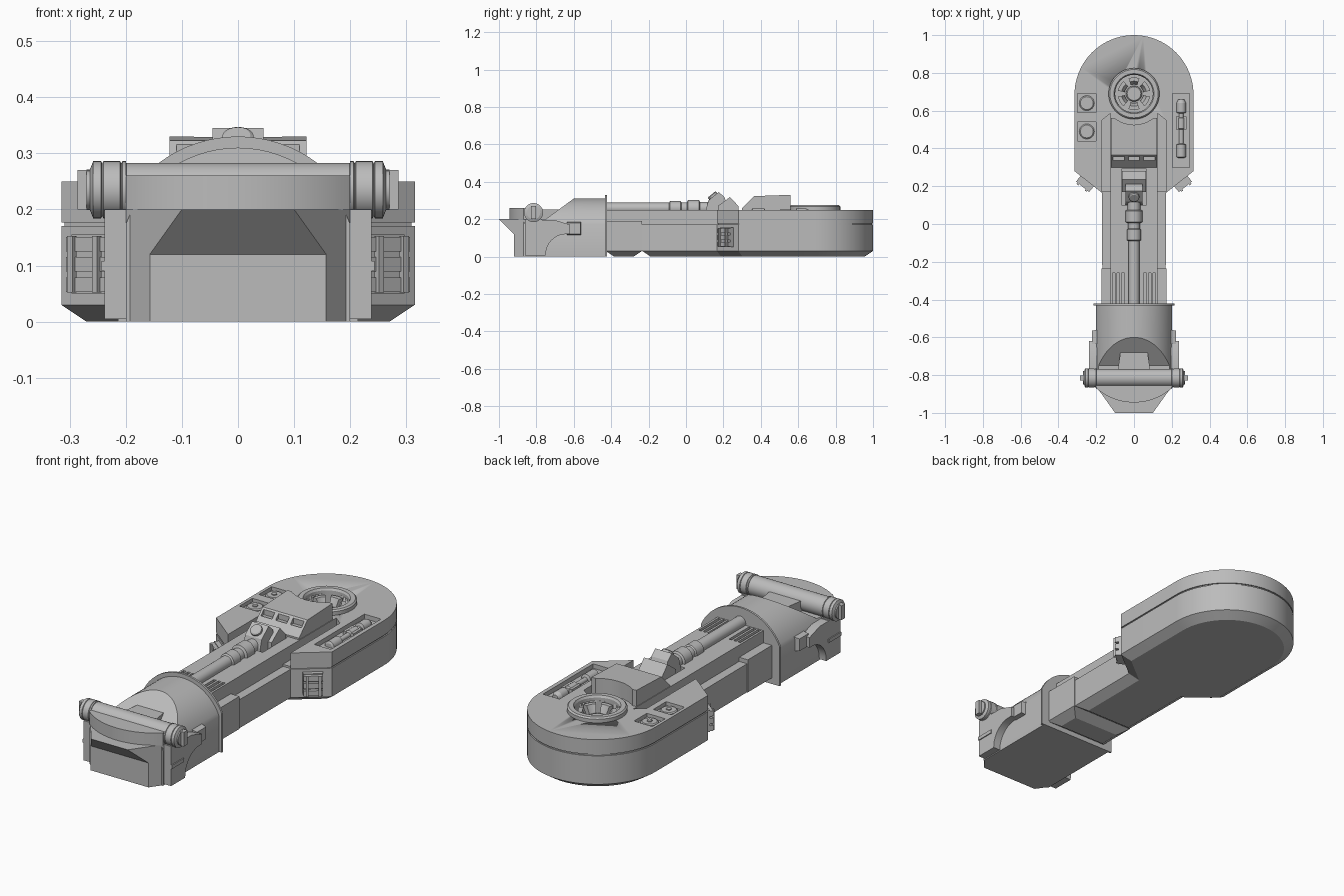
import bpy, bmesh
from math import sin, cos, pi, radians, atan2, sqrt
from mathutils import Vector, Matrix

if "Cube" in bpy.data.objects:
    bpy.data.objects.remove(bpy.data.objects["Cube"])

grey = bpy.data.materials.new("panel_grey")
grey.use_nodes = True
grey.diffuse_color = (0.5, 0.5, 0.5, 1)
grey.node_tree.nodes["Principled BSDF"].inputs["Base Color"].default_value = (0.5, 0.5, 0.5, 1)


def finish(name, bm, smooth=False):
    bmesh.ops.recalc_face_normals(bm, faces=bm.faces)
    me = bpy.data.meshes.new(name)
    bm.to_mesh(me)
    bm.free()
    me.materials.append(grey)
    ob = bpy.data.objects.new(name, me)
    bpy.context.collection.objects.link(ob)
    if smooth:
        activate(ob)
        bpy.ops.object.shade_smooth_by_angle(angle=radians(25))
    return ob


def activate(ob):
    bpy.ops.object.select_all(action='DESELECT')
    ob.select_set(True)
    bpy.context.view_layer.objects.active = ob


def inset(pts, d):
    # mitred inward offset of a counter-clockwise outline
    out = []
    for i, p in enumerate(pts):
        a, p, b = Vector(pts[i - 1]), Vector(p), Vector(pts[(i + 1) % len(pts)])
        u, v = (p - a).normalized(), (b - p).normalized()
        n1, n2 = Vector((-u.y, u.x)), Vector((-v.y, v.x))
        out.append(tuple(p + (n1 + n2) * d / (1 + n1.dot(n2))))
    return out


def loft(name, layers, axis='z', smooth=False):
    # stack of (outline, position) rings along one axis, capped at both ends
    place = {'x': lambda p, t: (t, p[0], p[1]), 'y': lambda p, t: (p[0], t, p[1]),
             'z': lambda p, t: (p[0], p[1], t)}[axis]
    bm = bmesh.new()
    rings = [[bm.verts.new(place(p, t)) for p in pts] for pts, t in layers]
    for r, q in zip(rings, rings[1:]):
        for i in range(len(r)):
            j = (i + 1) % len(r)
            bm.faces.new((r[i], r[j], q[j], q[i]))
    bm.faces.new(rings[0])
    bm.faces.new(rings[-1])
    return finish(name, bm, smooth)


def prism(name, pts, axis, a, b, smooth=False):
    return loft(name, [(pts, a), (pts, b)], axis, smooth)


def box(name, x, y, z, rot=0):
    bm = bmesh.new()
    bmesh.ops.create_cube(bm, size=1)
    size = [b - a for a, b in (x, y, z)]
    mid = [(a + b) / 2 for a, b in (x, y, z)]
    bm.transform(Matrix.Translation(mid) @ Matrix.Rotation(rot, 4, 'Z') @ Matrix.Diagonal((*size, 1)))
    return finish(name, bm)


def arc(cx, cy, r, a0, a1, n):
    return [(cx + r * cos(radians(a0 + (a1 - a0) * i / n)),
             cy + r * sin(radians(a0 + (a1 - a0) * i / n))) for i in range(n + 1)]


def turned(name, centre, steps, axis='z', n=32):
    # solid of revolution from (radius, position) steps
    return loft(name, [(arc(*centre, r, 0, 360, n)[:-1], t) for r, t in steps], axis, True)


def cut(ob, cutters):
    for c in cutters:
        c.hide_render = True
        m = ob.modifiers.new("cut", 'BOOLEAN')
        m.operation, m.solver, m.object = 'DIFFERENCE', 'EXACT', c
        activate(ob)
        bpy.ops.object.modifier_apply(modifier=m.name)
        bpy.data.objects.remove(c)


# Rear hull: rounded end, angled shoulders, narrow neck
rear = arc(0, 0.685, 0.315, 0, 180, 40)
shoulders = [(0.17, 0.165), (0.315, 0.28)] + rear + [(-0.315, 0.28), (-0.17, 0.165)]
hull = [(-0.168, -0.235), (0.168, -0.235)] + shoulders
loft("lower_hull", [(inset(hull, 0.045), 0), (hull, 0.03), (hull, 0.17)], 'z', True)
front = [(-0.172, -0.43), (0.172, -0.43), (0.172, -0.235), (-0.172, -0.235)]
loft("neck_front", [(inset(front, 0.045), 0), (front, 0.03), (front, 0.175)])
prism("hull_seam", inset(shoulders, 0.006), 'z', 0.165, 0.18, True)

# Upper deck with a channel for the spine, ring well and equipment recesses
channel = [(-0.17, 0.55), (-0.125, 0.585), (0.125, 0.585), (0.17, 0.55)]
deck = prism("upper_deck", shoulders + channel, 'z', 0.177, 0.25, True)
cut(deck, [turned("well_cutter", (0, 0.69), [(0.1, 0.19), (0.1, 0.4)]),
           box("recess_cutter", (0.205, 0.295), (0.3, 0.69), (0.228, 0.3))] +
          [box("recess_cutter", (-0.3, -0.2), (y - 0.05, y + 0.05), (0.232, 0.3)) for y in (0.64, 0.49)])

# Spine with vent slots
spine = box("neck_spine", (-0.125, 0.125), (-0.43, 0.585), (0.16, 0.25))
cut(spine, [box("slot_cutter", (s * x - 0.007, s * x + 0.007), (-0.42, -0.26), (0.235, 0.3))
            for s in (-1, 1) for x in (0.058, 0.083, 0.107)] +
           [box("trench_cutter", (-0.065, 0.065), (0.1, 0.29), (0.225, 0.3))])
for s in (-1, 1):
    box("neck_rib", (s * 0.148 - 0.024, s * 0.148 + 0.024), (-0.43, -0.235), (0.17, 0.19))

# Ring turret well
bm = bmesh.new()
profile = [(0.135, 0.24), (0.135, 0.268), (0.128, 0.275), (0.106, 0.275), (0.1, 0.265), (0.1, 0.2)]
ring_loops = [[bm.verts.new((x, y, z)) for x, y in arc(0, 0.69, r, 0, 360, 40)[:-1]] for r, z in profile]
for r, q in zip(ring_loops, ring_loops[1:] + ring_loops[:1]):
    for i in range(40):
        bm.faces.new((r[i], r[i - 1], q[i - 1], q[i]))
finish("ring", bm, True)
turned("ring_hub", (0, 0.69), [(0.042, 0.18), (0.042, 0.212), (0.036, 0.218)])
for k in range(6):
    a = k * 60 + 10
    outer, inner = arc(0, 0.69, 0.086, a, a + 40, 6), arc(0, 0.69, 0.05, a + 40, a, 6)
    low = arc(0, 0.69, 0.086, a, a + 40, 6) + arc(0, 0.69, 0.066, a + 40, a, 6)
    loft("ring_segment", [(outer + inner, 0.18), (outer + inner, 0.215), (low, 0.25)])

# Sloped housing in front of the ring
housing = prism("housing", [(0.3, 0.24), (0.3, 0.258), (0.365, 0.323), (0.56, 0.33), (0.56, 0.24)],
                'x', -0.122, 0.122)
cut(housing, [turned("arc_cutter", (0, 0.69), [(0.165, 0.2), (0.165, 0.4)])] +
             [box("notch_cutter", (x - 0.03, x + 0.03), (0.335, 0.358), (0.29, 0.4)) for x in (-0.08, 0, 0.08)])

# Piston and its tilted clevis
turned("piston", (0, 0.258), [(0.03, -0.43), (0.03, -0.09), (0.038, -0.085), (0.038, -0.03), (0.032, -0.025),
                              (0.032, 0.005), (0.044, 0.01), (0.044, 0.07), (0.034, 0.075), (0.034, 0.15)], 'y', 24)
prism("clevis", [(0.1, 0.23), (0.12, 0.3), (0.175, 0.345), (0.205, 0.318), (0.24, 0.23)], 'x', -0.045, 0.045)
prism("clevis_wedge", [(0.17, 0.23), (0.17, 0.27), (0.235, 0.318), (0.28, 0.27), (0.28, 0.23)], 'x', -0.064, 0.064)
pin = turned("clevis_pin", (0, 0), [(0.028, 0), (0.028, 0.012), (0.022, 0.016)])
pin.location, pin.rotation_euler = (0, 0.147, 0.32), (radians(39), 0, 0)

# Equipment in the deck recesses
for y in (0.64, 0.49):
    turned("gauge", (-0.25, y), [(0.04, 0.225), (0.04, 0.24), (0.034, 0.245), (0.012, 0.245), (0.012, 0.25)], 'z', 24)
turned("deck_canister", (0.25, 0.232), [(0.016, 0.35), (0.025, 0.355), (0.025, 0.42), (0.012, 0.425), (0.012, 0.5),
                                        (0.02, 0.505), (0.02, 0.56), (0.012, 0.565), (0.012, 0.585), (0.025, 0.59),
                                        (0.025, 0.64), (0.015, 0.66)], 'y', 16)
for x in (0.23, 0.27):
    box("canister_clip", (x - 0.008, x + 0.008), (0.5, 0.57), (0.22, 0.245))

# Banks of bars on the angled shoulders
tilt = atan2(0.115, 0.145)
for s in (-1, 1):
    cx, cy = s * 0.252, 0.222
    box("bar_backing", (cx - 0.045, cx + 0.045), (cy - 0.015, cy + 0.015), (0.05, 0.155), s * tilt)
    for z in (0.066, 0.102, 0.138):
        bx, by = cx + s * 0.012, cy - 0.015
        box("shoulder_bar", (bx - 0.044, bx + 0.044), (by - 0.013, by + 0.013), (z - 0.013, z + 0.013), s * tilt)
    for d in (-0.028, 0.028):
        px, py = cx + s * (0.022 + d * cos(tilt)), cy - 0.026 + d * sin(tilt)
        box("bar_clamp", (px - 0.006, px + 0.006), (py - 0.006, py + 0.006), (0.052, 0.153), s * tilt)

# Head: arched shell with a sloping front, and the flange behind it
def arch(w, r):
    a = 90 - atan2(w, sqrt(r * r - w * w)) * 180 / pi
    return [(-w, 0), (w, 0)] + arc(0, 0.095, r, a, 180 - a, 28)


prism("head_flange", arch(0.214, 0.235), 'y', -0.432, -0.422, True)
head = prism("head_shell", arch(0.2, 0.215), 'y', -0.87, -0.43, True)
cut(head, [prism("slope_cutter", [(-1.1, 0.2), (-0.75, 0.2), (-0.6, 0.31), (-0.5, 0.383), (-0.5, 0.5), (-1.1, 0.5)],
                 'x', -0.4, 0.4)])

# Nose with undercut lip, curved brow and top plate
nose = prism("nose", [(-0.2, -0.86), (-0.1, -1.0), (0.1, -1.0), (0.2, -0.86)], 'z', 0, 0.2)
cut(nose, [prism("undercut_cutter", [(-1.0, 0.2), (-0.92, 0.12), (-0.92, -0.1), (-1.1, -0.1), (-1.1, 0.2)],
                 'x', -0.4, 0.4)])
prism("brow", arc(0, -0.641, 0.304, 228.9, 311.1, 24) + [(0.2, -0.79), (-0.2, -0.79)], 'z', 0.199, 0.26, True)
prism("brow_plate", [(-0.09, -0.8), (0.09, -0.8), (0.072, -0.68), (-0.072, -0.68)], 'z', 0.19, 0.252)

# Cross bar with capped ends
turned("cross_bar", (-0.815, 0.235), [(0.048, -0.21), (0.048, 0.21)], 'x')
for s in (-1, 1):
    steps = [(0.044, 0.198), (0.051, 0.2), (0.051, 0.206), (0.047, 0.208), (0.051, 0.21), (0.051, 0.24),
             (0.047, 0.242), (0.051, 0.244), (0.051, 0.258), (0.036, 0.264), (0.036, 0.27)]
    turned("bar_cap", (-0.815, 0.235), [(r, s * x) for r, x in steps], 'x')
    box("bar_end_key", (s * 0.272 - 0.014, s * 0.272 + 0.014), (-0.829, -0.801), (0.2, 0.27))

# Side fenders with a quarter-round opening
for s in (-1, 1):
    curve = arc(-0.64, 0.01, 0.11, 180, 90, 10)
    prism("fender", [(-0.86, 0.005), (-0.75, 0.005)] + curve + [(-0.62, 0.12), (-0.62, 0.17), (-0.7, 0.195),
                                                              (-0.77, 0.195), (-0.77, 0.2), (-0.86, 0.2)],
          'x', s * 0.195, s * 0.238, True)
    box("fender_rail", (s * 0.238 - 0.005, s * 0.238 + 0.005), (-0.86, -0.765), (0.09, 0.108))
    loft("side_box", [([(-0.635, 0.115), (-0.56, 0.115), (-0.56, 0.185), (-0.635, 0.185)], s * 0.195),
                      ([(-0.635, 0.12), (-0.565, 0.12), (-0.565, 0.18), (-0.635, 0.18)], s * 0.222)], 'x')
